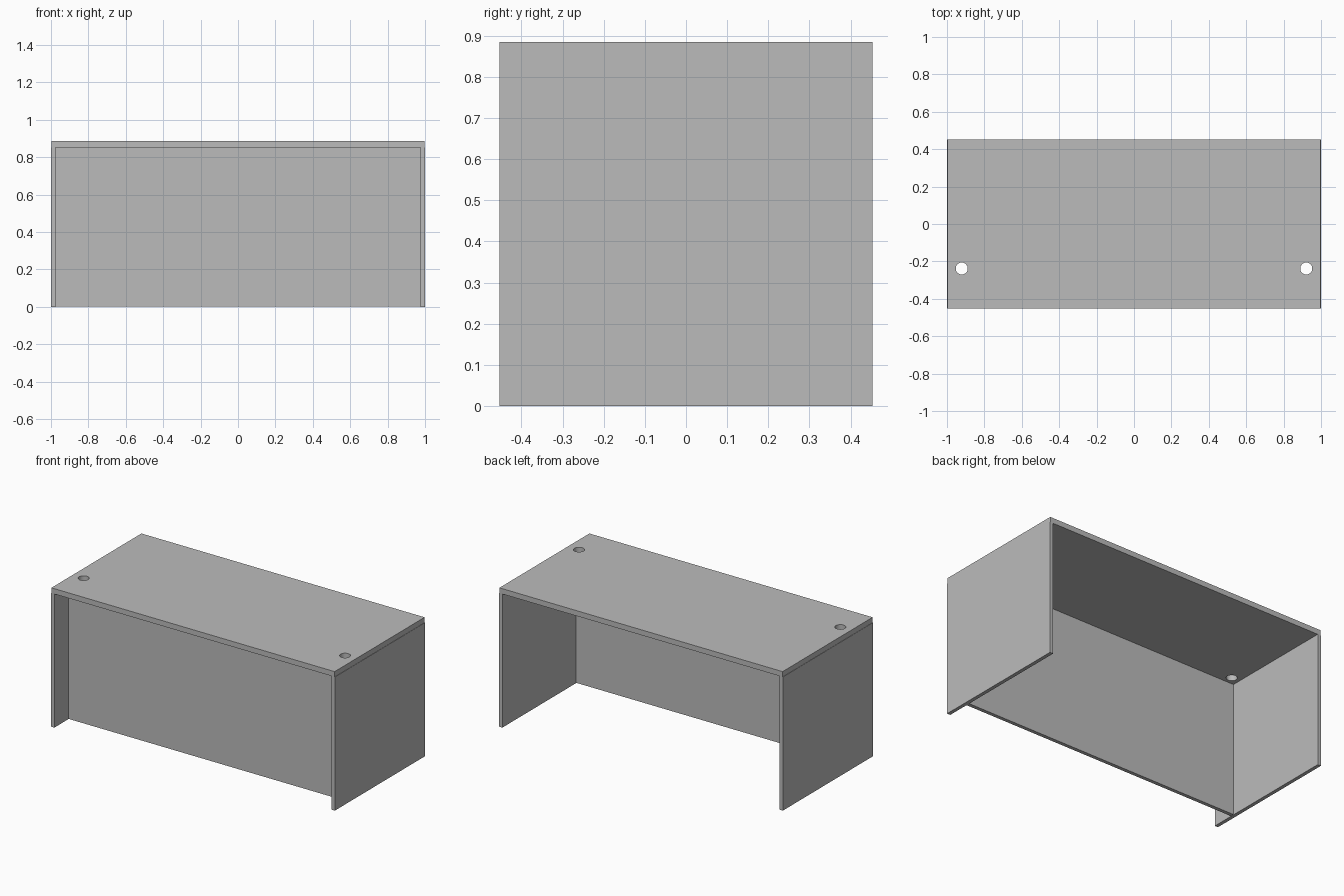
import bpy

if "Cube" in bpy.data.objects:
    bpy.data.objects.remove(bpy.data.objects["Cube"])

W, D = 1.0, 0.453          # half width, half depth
H, TOP = 0.885, 0.034      # full height, top thickness
SIDE = 0.023               # side panel thickness
UNDER = H - TOP
TW = W - 0.002             # top sits a hair inside the side panels

grey = bpy.data.materials.new("mid_grey")
grey.diffuse_color = (0.5, 0.5, 0.5, 1)
grey.use_nodes = True
grey.node_tree.nodes["Principled BSDF"].inputs["Base Color"].default_value = grey.diffuse_color


def box(name, lo, hi):
    bpy.ops.mesh.primitive_cube_add(size=1, location=[(a + b) / 2 for a, b in zip(lo, hi)])
    ob = bpy.context.object
    ob.name = name
    ob.scale = [b - a for a, b in zip(lo, hi)]
    bpy.ops.object.transform_apply(location=False, rotation=False, scale=True)
    ob.data.materials.append(grey)
    return ob


# Desk top
top = box("desk_top", (-TW, -D, UNDER), (TW, D, H))

# Cable holes cut through the top near both ends
for x in (-0.921, 0.921):
    bpy.ops.mesh.primitive_cylinder_add(vertices=32, radius=0.032, depth=0.2,
                                        location=(x, -0.238, H - TOP / 2))
    cutter = bpy.context.object
    cutter.name = "cable_hole_cutter"
    cutter.hide_render = True
    cutter.data.materials.append(grey)
    mod = top.modifiers.new("cable_hole", 'BOOLEAN')
    mod.operation = 'DIFFERENCE'
    mod.solver = 'EXACT'
    mod.object = cutter
    bpy.context.view_layer.objects.active = top
    bpy.ops.object.modifier_apply(modifier=mod.name)
    bpy.data.objects.remove(cutter, do_unlink=True)

# Smooth hole walls, sharp board edges
bpy.ops.object.select_all(action='DESELECT')
top.select_set(True)
bpy.context.view_layer.objects.active = top
bpy.ops.object.shade_smooth_by_angle()

# Side panels
box("left_side_panel", (-W, -D, 0), (-W + SIDE, D, UNDER))
box("right_side_panel", (W - SIDE, -D, 0), (W, D, UNDER))

# Recessed front panel between the sides
box("front_panel", (-W + SIDE, -0.312, 0.002), (W - SIDE, -0.289, UNDER))
